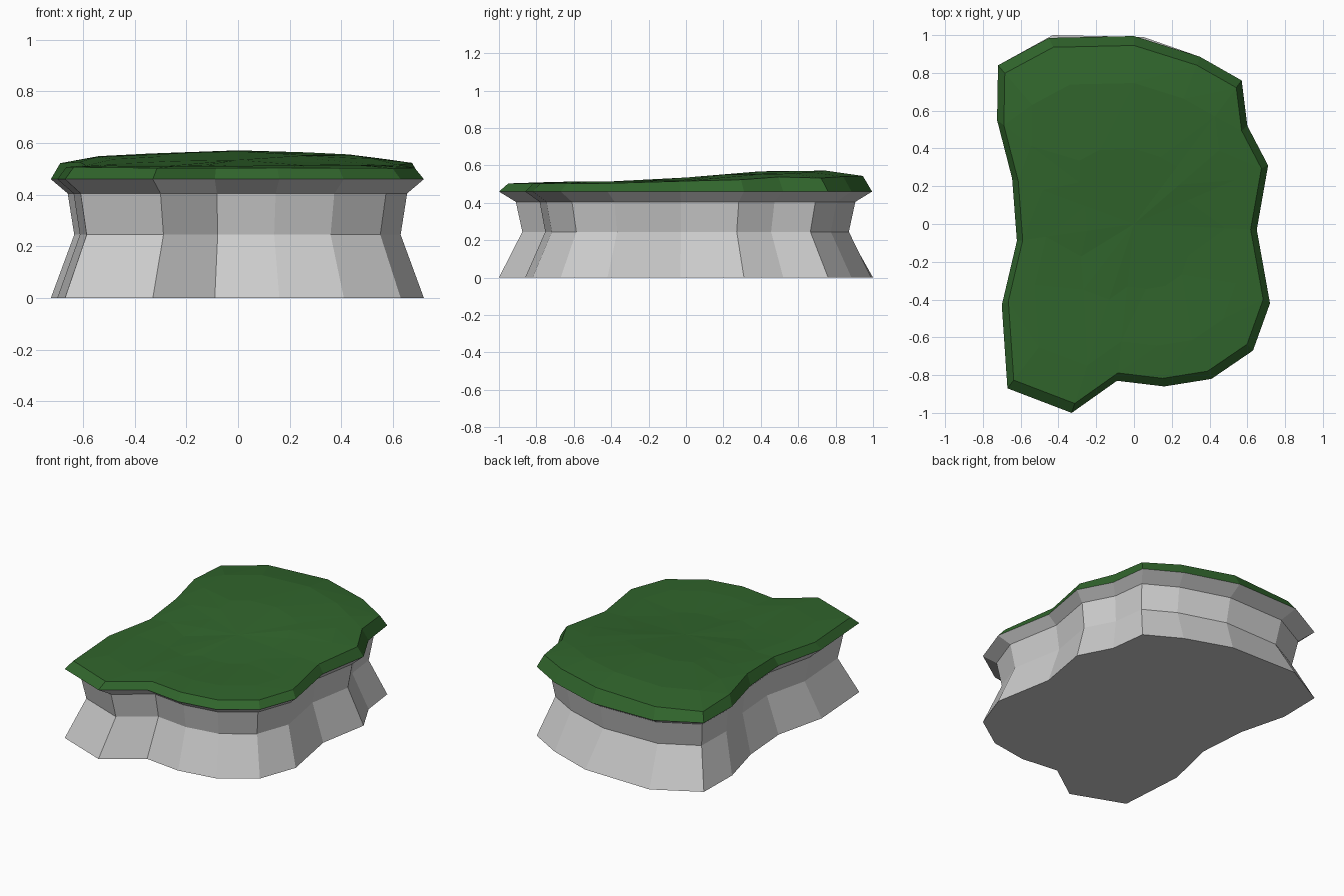
import bpy, bmesh, random

if "Cube" in bpy.data.objects:
    bpy.data.objects.remove(bpy.data.objects["Cube"])

random.seed(4)

# Plan outline of the rock, counter-clockwise from the front tip
OUTLINE = [(-.33, -1), (-.09, -.83), (.16, -.86), (.41, -.82), (.63, -.67),
           (.72, -.42), (.65, -.03), (.71, .31), (.60, .52), (.57, .76),
           (.35, .885), (0, .995), (-.45, .985), (-.72, .84), (-.725, .55),
           (-.645, .24), (-.62, -.09), (-.70, -.43), (-.67, -.87)]
# The foot sticks out a little past the rim at the back
FOOT = list(OUTLINE)
FOOT[11], FOOT[12] = (.05, .99), (-.43, 1.0)


def ring(bm, outline, scale, height):
    return [bm.verts.new((x * scale, y * scale, height(x * scale, y * scale)))
            for x, y in outline]


def bridge(bm, lower, upper):
    n = len(lower)
    for i in range(n):
        j = (i + 1) % n
        bm.faces.new((lower[i], lower[j], upper[j], upper[i]))


def finish(bm, name):
    mesh = bpy.data.meshes.new(name)
    bm.to_mesh(mesh)
    bm.free()
    obj = bpy.data.objects.new(name, mesh)
    bpy.context.collection.objects.link(obj)
    return obj


def smoothstep(t):
    t = max(0, min(1, t))
    return t * t * (3 - 2 * t)


def turf_height(x, y):
    # low at the front, swelling towards the back, falling off to the sides
    swell = smoothstep((y + .35) / .9) * (1 - .75 * (x / .72) ** 2)
    return .512 + .06 * swell + random.uniform(-.003, .003)


# Rock body: waisted sides with a flared rim and a flat underside
bm = bmesh.new()
rings = [ring(bm, o, s, lambda x, y, z=z: z) for o, s, z in
         [(FOOT, 1, 0), (OUTLINE, .875, .245), (OUTLINE, .91, .405), (OUTLINE, 1, .46)]]
for a, b in zip(rings, rings[1:]):
    bridge(bm, a, b)
bm.faces.new(rings[0][::-1])
finish(bm, "rock_body")

# Grass cap: bevelled lip and a gently uneven top
bm = bmesh.new()
rings = [ring(bm, OUTLINE, 1, lambda x, y: .46),
         ring(bm, OUTLINE, .95, lambda x, y: turf_height(x, y) - .007 - .02 * smoothstep((y - .6) / .35)),
         ring(bm, OUTLINE, .75, turf_height),
         ring(bm, OUTLINE, .4, turf_height)]
for a, b in zip(rings, rings[1:]):
    bridge(bm, a, b)
centre = bm.verts.new((0, 0, .535))
inner = rings[-1]
for i, v in enumerate(inner):
    bm.faces.new((v, inner[(i + 1) % len(inner)], centre))
bmesh.ops.triangulate(bm, faces=bm.faces[len(OUTLINE):])
cap = finish(bm, "grass_cap")

green = bpy.data.materials.new("grass_green")
green.diffuse_color = (.03, .13, .025, 1)
green.use_nodes = True
green.node_tree.nodes["Principled BSDF"].inputs["Base Color"].default_value = green.diffuse_color
cap.data.materials.append(green)
